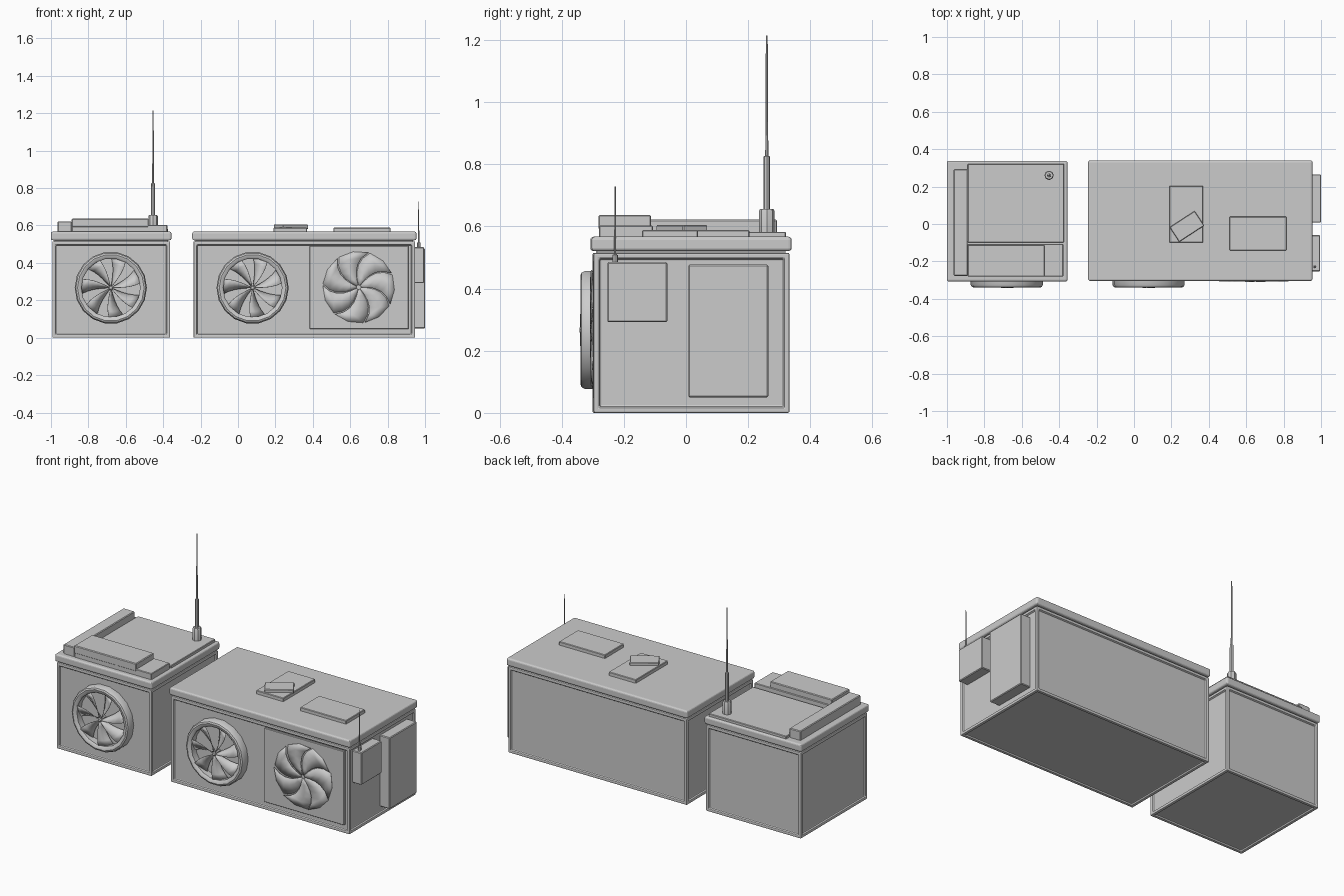
import bpy, bmesh, math
from mathutils import Matrix

if "Cube" in bpy.data.objects:
    bpy.data.objects.remove(bpy.data.objects["Cube"])


def finish(name, bm, bevel=0.0, segs=1, smooth=False):
    bmesh.ops.recalc_face_normals(bm, faces=bm.faces[:])
    me = bpy.data.meshes.new(name)
    bm.to_mesh(me)
    bm.free()
    ob = bpy.data.objects.new(name, me)
    bpy.context.collection.objects.link(ob)
    if bevel:
        m = ob.modifiers.new("bevel", 'BEVEL')
        m.width, m.segments, m.limit_method = bevel, segs, 'ANGLE'
    if smooth:
        bpy.ops.object.select_all(action='DESELECT')
        ob.select_set(True)
        bpy.context.view_layer.objects.active = ob
        bpy.ops.object.shade_smooth_by_angle(angle=math.radians(35))
    return ob


def box(name, x, y, z, bevel=0.003, segs=1, inset=0.0, rot=0.0):
    """Box from (min, max) ranges; inset recesses a panel into each side."""
    bm = bmesh.new()
    size = (x[1] - x[0], y[1] - y[0], z[1] - z[0])
    mid = (sum(x) / 2, sum(y) / 2, sum(z) / 2)
    mat = Matrix.Translation(mid) @ Matrix.Rotation(rot, 4, 'Z') @ Matrix.Diagonal((*size, 1))
    bmesh.ops.create_cube(bm, size=1, matrix=mat)
    if inset:
        bm.normal_update()
        faces = [f for f in bm.faces if f.normal.z < 0.5]
        bmesh.ops.inset_individual(bm, faces=faces, thickness=inset)
        bmesh.ops.inset_individual(bm, faces=faces, thickness=0.003, depth=-0.010)
    return finish(name, bm, bevel, segs)


def lathe(name, profile, n, matrix, closed=False):
    """Spin (radius, height) points round local z."""
    bm = bmesh.new()
    rings = [[bm.verts.new((r * math.cos(2 * math.pi * i / n),
                            r * math.sin(2 * math.pi * i / n), h))
              for i in range(n)] for r, h in profile]
    pairs = list(zip(rings, rings[1:]))
    if closed:
        pairs.append((rings[-1], rings[0]))
    for a, b in pairs:
        for i in range(n):
            j = (i + 1) % n
            bm.faces.new((a[i], a[j], b[j], b[i]))
    if not closed:
        bm.faces.new(rings[0])
        bm.faces.new(rings[-1])
    bmesh.ops.transform(bm, matrix=matrix, verts=bm.verts[:])
    return finish(name, bm, smooth=True)


def fan_blades(name, cx, cz, radius, y_front, y_back, width, curve):
    """Seven pitched, swept blades facing -y."""
    bm = bmesh.new()
    steps, count = 5, 7
    for k in range(count):
        base = 2 * math.pi * k / count
        rows = []
        for s in range(steps + 1):
            t = s / steps
            r = 0.012 + (radius - 0.012) * t
            a0 = base + curve * t * t
            row = []
            for c in range(3):
                u = c / 2
                a = a0 + width * u
                y = y_front + (y_back - y_front) * (u * (0.6 + 0.4 * t) + 0.1 * t * (1 - u))
                row.append(bm.verts.new((cx + r * math.cos(a), y, cz + r * math.sin(a))))
            rows.append(row)
        for p, q in zip(rows, rows[1:]):
            for c in range(2):
                bm.faces.new((p[c], p[c + 1], q[c + 1], q[c]))
    ob = finish(name, bm, smooth=True)
    m = ob.modifiers.new("thickness", 'SOLIDIFY')
    m.thickness, m.offset = 0.002, 0
    return ob


def at_front(x, z):
    return Matrix.Translation((x, -0.29, z)) @ Matrix.Rotation(math.pi / 2, 4, 'X')


# Housings with recessed side panels, shadow gap and rounded lid
for label, x0, x1, ya, yb in (("small", -0.993, -0.363, -0.301, 0.331),
                              ("large", -0.238, 0.947, -0.297, 0.333)):
    box(label + "_housing", (x0, x1), (ya, yb), (0, 0.515), 0.005, 2, inset=0.025)
    box(label + "_lid_neck", (x0 + 0.012, x1 - 0.012), (ya + 0.012, yb - 0.012), (0.505, 0.53), 0)
    box(label + "_lid", (x0 - 0.007, x1 + 0.007), (ya - 0.007, yb + 0.007), (0.521, 0.567), 0.010, 3)

# Ringed fans
ring = [(0.193, 0.0), (0.193, 0.035), (0.187, 0.046), (0.178, 0.050),
        (0.164, 0.047), (0.157, 0.040), (0.157, 0.0)]
for label, cx in (("small", -0.68), ("large", 0.078)):
    lathe(label + "_fan_ring", ring, 18, at_front(cx, 0.267), closed=True)
    fan_blades(label + "_fan_blades", cx, 0.267, 0.157, -0.341, -0.297, 0.5, 0.15)
    lathe(label + "_fan_hub", [(0.012, 0), (0.012, 0.048), (0.008, 0.052)], 10, at_front(cx, 0.267))

# Flush fan on its panel
box("flush_fan_panel", (0.383, 0.912), (-0.299, -0.28), (0.047, 0.49), 0.002)
fan_blades("flush_fan_blades", 0.645, 0.27, 0.192, -0.308, -0.299, 0.85, -0.5)

# Small unit roof panels
box("roof_side_bar", (-0.964, -0.89), (-0.277, 0.293), (0.56, 0.622), 0.004)
box("roof_back_plate", (-0.889, -0.375), (-0.098, 0.322), (0.56, 0.583))
box("roof_front_slab", (-0.889, -0.378), (-0.28, -0.107), (0.56, 0.603))
box("roof_front_block", (-0.889, -0.478), (-0.282, -0.112), (0.59, 0.637), 0.004)

# Large unit roof panels
box("roof_long_plate", (0.19, 0.37), (-0.10, 0.204), (0.56, 0.588))
box("roof_turned_plate", (0.203, 0.363), (-0.06, 0.034), (0.58, 0.605), rot=math.radians(33))
box("roof_wide_plate", (0.51, 0.815), (-0.141, 0.039), (0.56, 0.588))

# Side boxes on the large unit
box("side_control_box", (0.93, 0.995), (-0.253, -0.06), (0.292, 0.485), 0.004)
box("side_tall_box", (0.93, 1.0), (0.008, 0.265), (0.05, 0.477), 0.004)

# Antennas
lathe("tall_antenna", [(0.025, 0.575), (0.025, 0.65), (0.021, 0.657), (0.011, 0.657), (0.010, 0.825),
                       (0.005, 0.828), (0.003, 1.215)], 8,
      Matrix.Translation((-0.454, 0.26, 0)))
lathe("short_antenna", [(0.009, 0.47), (0.009, 0.508), (0.0035, 0.51), (0.002, 0.728)], 8,
      Matrix.Translation((0.966, -0.228, 0)))
